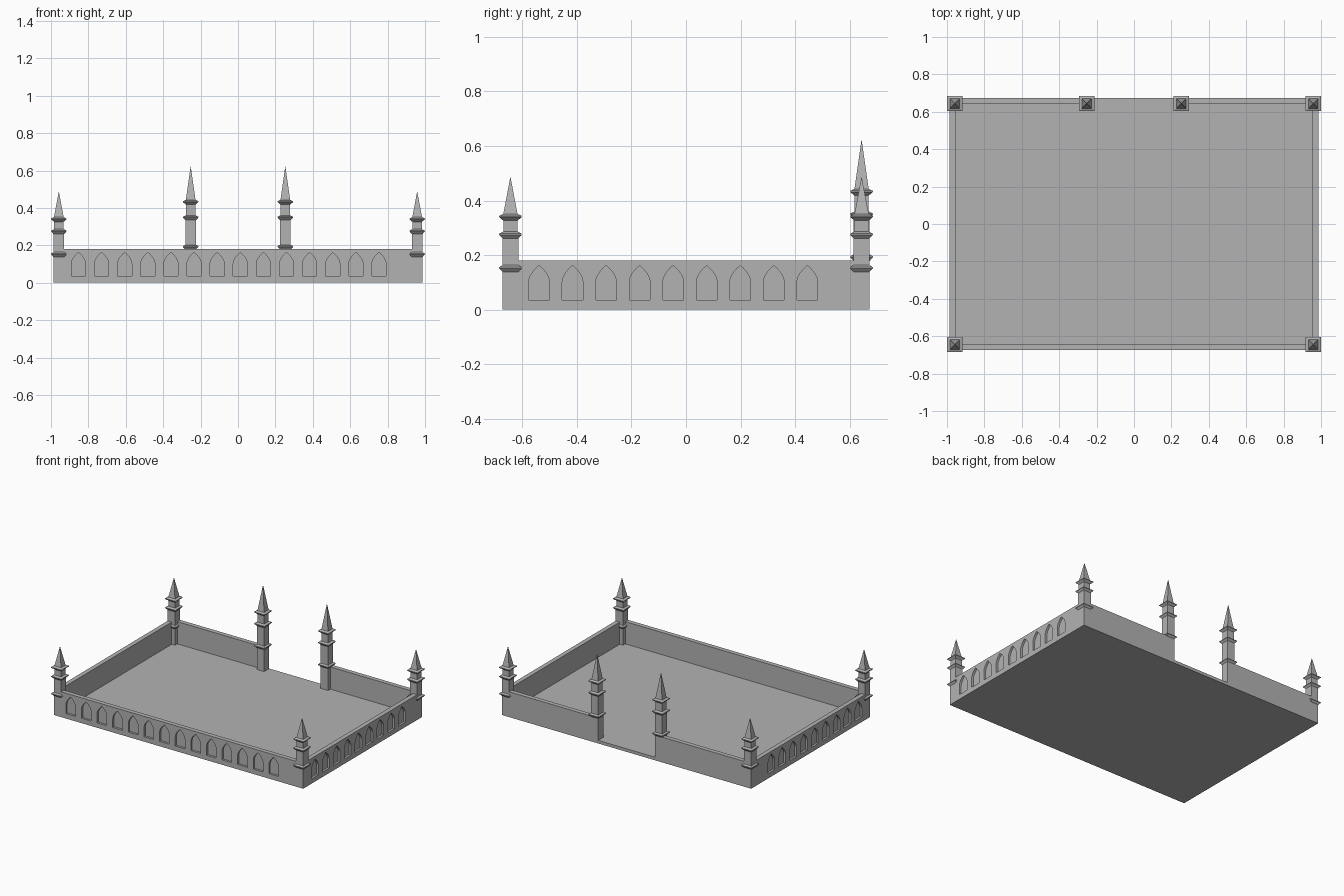
import bpy
import bmesh
from mathutils import Matrix, Vector

if "Cube" in bpy.data.objects:
    bpy.data.objects.remove(bpy.data.objects["Cube"], do_unlink=True)

stone = bpy.data.materials.new("grey stone")
stone.use_nodes = True
GREY = (0.45, 0.45, 0.45, 1)
stone.diffuse_color = GREY
stone.node_tree.nodes["Principled BSDF"].inputs["Base Color"].default_value = GREY

X, Y = 0.987, 0.673          # outer half sizes
WALL, TOP, FLOOR = 0.032, 0.181, 0.022
TX, TY, GATE = 0.958, 0.644, 0.253   # tower centres


def make_object(name, bm):
    bmesh.ops.recalc_face_normals(bm, faces=bm.faces)
    mesh = bpy.data.meshes.new(name)
    bm.to_mesh(mesh)
    bm.free()
    mesh.materials.append(stone)
    obj = bpy.data.objects.new(name, mesh)
    bpy.context.collection.objects.link(obj)
    return obj


def box(name, low, high):
    low, high = Vector(low), Vector(high)
    bm = bmesh.new()
    bmesh.ops.create_cube(bm, size=1)
    bmesh.ops.scale(bm, vec=high - low, verts=bm.verts)
    bmesh.ops.translate(bm, vec=(low + high) / 2, verts=bm.verts)
    return make_object(name, bm)


def arch_outline(half=0.038, bottom=0.035, spring=0.1, top=0.162, steps=6):
    """Pointed arch as (across, up) points."""
    right = [(half, bottom)]
    for i in range(steps):
        t = i / steps
        right.append((half * (1 - t ** 1.9), spring + (top - spring) * t))
    return right + [(0, top)] + [(-u, v) for u, v in reversed(right)]


def carve_arches(wall, origin, along, outward, count, step, depth=0.015):
    """Sink a row of pointed niches into the outer face of a wall."""
    along, outward = Vector(along), Vector(outward)
    bm = bmesh.new()
    for i in range(count):
        centre = Vector(origin) + along * step * i + outward * 0.01
        verts = [bm.verts.new(centre + along * u + Vector((0, 0, v)))
                 for u, v in arch_outline()]
        face = bm.faces.new(verts)
        new = bmesh.ops.extrude_face_region(bm, geom=[face], use_keep_orig=True)["geom"]
        bmesh.ops.translate(bm, vec=outward * -(depth + 0.01),
                            verts=[g for g in new if isinstance(g, bmesh.types.BMVert)])
    cutter = make_object("arch_cutter", bm)
    cutter.hide_render = True
    mod = wall.modifiers.new("niches", "BOOLEAN")
    mod.operation, mod.solver, mod.object = "DIFFERENCE", "EXACT", cutter
    bpy.context.view_layer.objects.active = wall
    bpy.ops.object.modifier_apply(modifier=mod.name)
    bpy.data.objects.remove(cutter, do_unlink=True)


def tower(name, x, y, collars, tip):
    """Square tower lofted from rings, with flared collars and a spire."""
    shaft, upper, flare = 0.029, 0.026, 0.041
    rings = [(shaft, 0.002)]
    for i, z in enumerate(collars):
        above = shaft if i == 0 else upper
        rings += [(rings[-1][0], z - 0.014), (flare, z - 0.001),
                  (flare, z + 0.004), (above, z + 0.011)]
    bm = bmesh.new()
    loops = [[bm.verts.new((x + sx * h, y + sy * h, z))
              for sx, sy in ((-1, -1), (1, -1), (1, 1), (-1, 1))] for h, z in rings]
    for low, high in zip(loops, loops[1:]):
        for i in range(4):
            j = (i + 1) % 4
            bm.faces.new((low[i], low[j], high[j], high[i]))
    apex = bm.verts.new((x, y, tip))
    for i in range(4):
        bm.faces.new((loops[-1][i], loops[-1][(i + 1) % 4], apex))
    bm.faces.new(loops[0])
    make_object(name, bm)


# Courtyard floor and enclosing walls
box("floor", (-X, -Y, 0), (X, Y, FLOOR))
front = box("front_wall", (-X, -Y, 0), (X, -Y + WALL, TOP))
carve_arches(front, (-0.853, -Y, 0), (1, 0, 0), (0, -1, 0), 14, 0.1236)

for side, s in (("left", 1), ("right", -1)):
    wall = box(side + "_wall", (min(s * X, s * (X - WALL)), -Y, 0),
               (max(s * X, s * (X - WALL)), Y, TOP))
    carve_arches(wall, (s * X, -0.539, 0), (0, 1, 0), (s, 0, 0), 9, 0.123)

    # Back wall halves leave a gateway between the tall towers
    box("back_wall_" + side, (min(s * GATE, s * X), Y - WALL, 0),
        (max(s * GATE, s * X), Y, TOP))

    # Corner towers and taller gate towers
    for end, y in (("front", -TY), ("back", TY)):
        tower(f"{end}_{side}_tower", s * TX, y, (0.152, 0.275, 0.34), 0.488)
    tower(f"gate_{side}_tower", s * GATE, TY, (0.192, 0.349, 0.432), 0.625)
